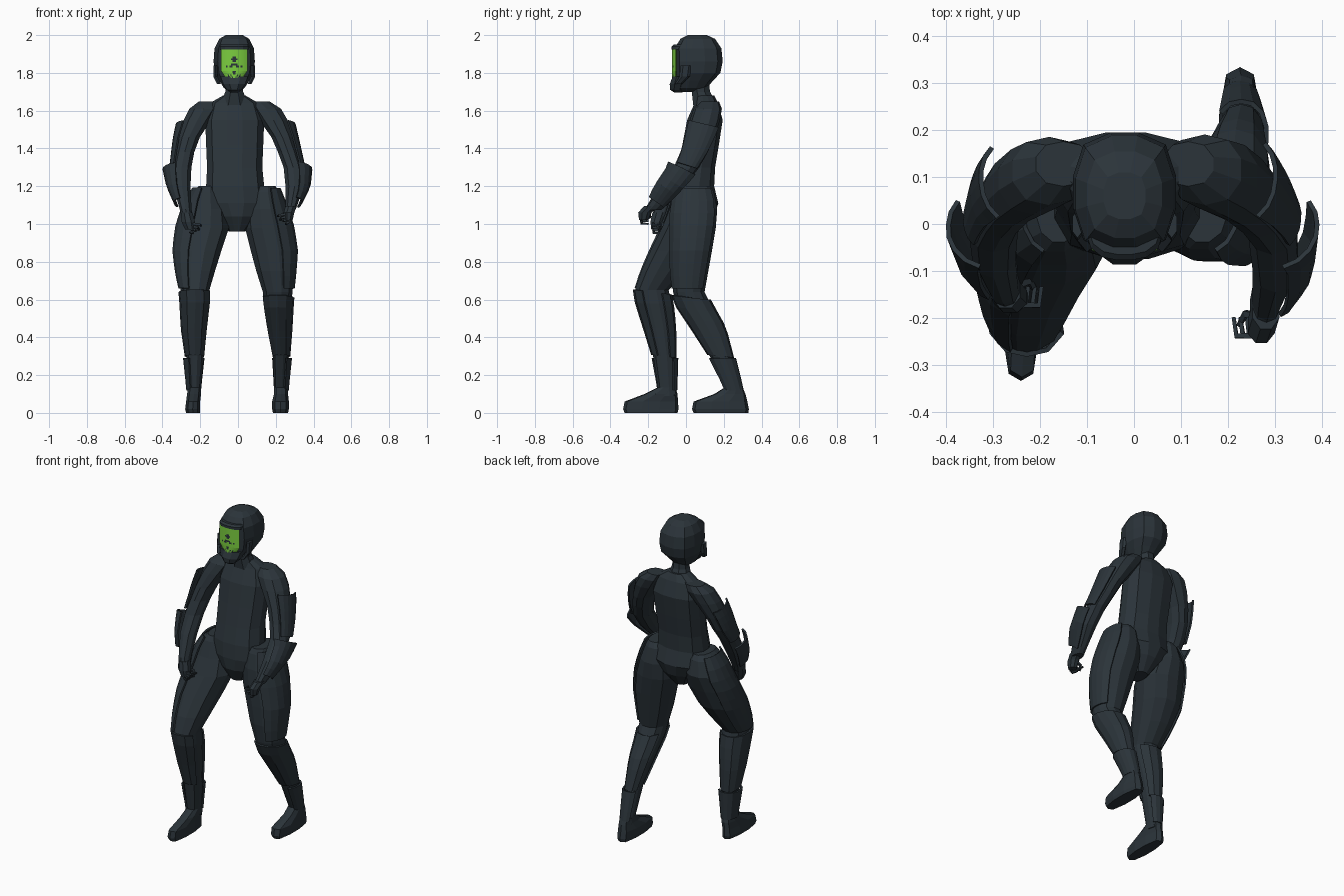
import bpy, bmesh, math
from mathutils import Vector


def material(name, rgb):
    m = bpy.data.materials.new(name)
    m.diffuse_color = (*rgb, 1)
    return m


SUIT = material("dark slate", (0.024, 0.034, 0.042))
GREEN = material("visor green", (0.2, 0.62, 0.05))


def finish(name, bm, mats=(SUIT,)):
    bmesh.ops.recalc_face_normals(bm, faces=bm.faces[:])
    me = bpy.data.meshes.new(name)
    bm.to_mesh(me)
    bm.free()
    for m in mats:
        me.materials.append(m)
    ob = bpy.data.objects.new(name, me)
    bpy.context.collection.objects.link(ob)
    return ob


def ring_point(r, a, p, grow=0.0):
    """Point on a superellipse ring r = (z, x0, x1, y0, y1)."""
    z, x0, x1, y0, y1 = r
    c, s = math.cos(a), math.sin(a)
    k = (abs(c) ** p + abs(s) ** p) ** (-1 / p)
    return Vector(((x0 + x1) / 2 + ((x1 - x0) / 2 + grow) * c * k,
                   (y0 + y1) / 2 + ((y1 - y0) / 2 + grow) * s * k, z))


def loft(name, rings, n=10, p=2.3):
    """Closed body through horizontal rings."""
    bm = bmesh.new()
    loops = [[bm.verts.new(ring_point(r, 2 * math.pi * (i + .5) / n, p))
              for i in range(n)] for r in rings]
    for a, b in zip(loops, loops[1:]):
        for i in range(n):
            j = (i + 1) % n
            bm.faces.new((a[i], a[j], b[j], b[i]))
    bm.faces.new(loops[0])
    bm.faces.new(loops[-1])
    return finish(name, bm)


def sample(rings, z):
    """Ring at height z (rings run from top to bottom)."""
    for a, b in zip(rings, rings[1:]):
        if a[0] >= z >= b[0]:
            t = (a[0] - z) / (a[0] - b[0])
            return tuple(u + (v - u) * t for u, v in zip(a, b))
    return rings[0] if z > rings[0][0] else rings[-1]


def shell(name, rings, top, bottom, angle, span, grow, steps=5, n=6, tilt=0.0):
    """Armour plate wrapped partly around a limb; tilt raises its front edge."""
    bm = bmesh.new()
    rows = []
    for k in range(steps + 1):
        t = k / steps
        r0 = sample(rings, top + (bottom - top) * t)
        g = grow[0] + (grow[1] - grow[0]) * t
        row = []
        for i in range(n + 1):
            a = math.radians(angle + span * (i / n - .5))
            dy = ring_point(r0, a, 2.3).y - (r0[3] + r0[4]) / 2
            r = sample(rings, r0[0] - tilt * dy)
            row.append(bm.verts.new(ring_point(r, a, 2.3, g)))
        rows.append(row)
    for a, b in zip(rows, rows[1:]):
        for i in range(n):
            bm.faces.new((a[i], a[i + 1], b[i + 1], b[i]))
    ob = finish(name, bm)
    mod = ob.modifiers.new("thickness", "SOLIDIFY")
    mod.thickness = 0.01
    mod.offset = 0
    return ob


def finger(name, points, radius):
    """Tapered square tube through points."""
    bm = bmesh.new()
    pts = [Vector(q) for q in points]
    loops = []
    for i, q in enumerate(pts):
        d = (pts[min(i + 1, len(pts) - 1)] - pts[max(i - 1, 0)]).normalized()
        u = d.cross(Vector((0, 0, 1))).normalized()
        v = d.cross(u)
        r = radius * (1 - .2 * i)
        loops.append([bm.verts.new(q + (u * math.cos(a) + v * math.sin(a)) * r)
                      for a in (math.pi * (k / 2 + .25) for k in range(4))])
    for a, b in zip(loops, loops[1:]):
        for i in range(4):
            bm.faces.new((a[i], a[(i + 1) % 4], b[(i + 1) % 4], b[i]))
    bm.faces.new(loops[0])
    bm.faces.new(loops[-1])
    return finish(name, bm)


# Torso, neck and helmet
loft("torso", [(1.68, -.08, .04, .05, .15), (1.64, -.15, .11, .045, .17),
               (1.55, -.175, .14, .005, .195), (1.42, -.17, .135, -.02, .175),
               (1.3, -.165, .13, -.045, .155), (1.2, -.17, .14, -.068, .15),
               (1.11, -.17, .15, -.075, .172), (1.04, -.11, .10, -.07, .15),
               (.96, -.05, .04, -.03, .09)], 12, 2.8)
loft("neck", [(1.78, -.065, .025, .03, .12), (1.7, -.07, .03, .028, .13),
              (1.63, -.1, .06, .035, .165)], 8)
loft("helmet", [(2.0, -.065, .025, .01, .11), (1.98, -.1, .06, -.03, .155),
                (1.93, -.125, .085, -.062, .188), (1.86, -.13, .09, -.06, .195),
                (1.8, -.122, .082, -.058, .183), (1.76, -.1, .06, -.055, .145),
                (1.72, -.075, .035, -.045, .11), (1.7, -.045, .005, -.035, .07)], 12, 3)
loft("brow_rim", [(1.95, -.095, .055, -.065, .05), (1.94, -.1, .06, -.077, .05),
                  (1.925, -.1, .06, -.077, .05)], 16, 2.6)
loft("jaw_guard", [(1.78, -.095, .055, -.072, .0), (1.74, -.08, .04, -.088, .0),
                   (1.71, -.06, .02, -.085, -.01), (1.695, -.04, .0, -.06, -.02)], 8, 2.6)
for side in (-1, 1):
    x = -.02 + side * .1
    loft("ear_cover", [(1.84, x - .012, x + .012, -.03, .03),
                       (1.78, x - .012, x + .012, -.035, .02),
                       (1.74, x - .012 - side * .02, x + .012 - side * .02, -.06, -.02)], 6)

# Curved visor with small dark openings
bm = bmesh.new()
N = 16
grid = []
for j in range(N + 1):
    z = 1.772 + .153 * j / N
    half = .069 - max(0, 4 - j) * .006
    row = []
    for i in range(N + 1):
        u = 2 * i / N - 1
        row.append(bm.verts.new((-.02 + half * u, -.075 + .02 * u * u, z)))
    grid.append(row)
dark = {(7, 9), (7, 10), (6, 10), (7, 11), (6, 6), (6, 7), (5, 6), (7, 7),
        (3, 6), (7, 2), (7, 3), (5, 1), (3, 1), (6, 0)}
for j in range(N):
    for i in range(N):
        f = bm.faces.new((grid[j][i], grid[j][i + 1], grid[j + 1][i + 1], grid[j + 1][i]))
        f.material_index = int((min(i, N - 1 - i), j) in dark)
visor = finish("visor", bm, (GREEN, SUIT))
mod = visor.modifiers.new("thickness", "SOLIDIFY")
mod.thickness = .005

# Arms: left and right poses differ, so each has its own rings
arms = {
    1: [(1.648, .06, .17, .08, .175), (1.61, .07, .23, .04, .19),
        (1.55, .11, .265, .02, .18), (1.46, .175, .295, -.005, .15),
        (1.38, .21, .32, -.03, .115), (1.3, .24, .345, -.065, .07),
        (1.2, .25, .35, -.145, -.005), (1.1, .25, .315, -.205, -.10),
        (1.075, .245, .305, -.225, -.13)],
    -1: [(1.648, -.21, -.09, .08, .175), (1.61, -.26, -.1, .04, .185),
         (1.55, -.29, -.14, .02, .17), (1.46, -.318, -.2, -.005, .14),
         (1.38, -.335, -.23, -.03, .11), (1.3, -.352, -.245, -.06, .06),
         (1.2, -.345, -.25, -.115, .0), (1.08, -.31, -.245, -.17, -.08),
         (1.04, -.30, -.24, -.18, -.10)]}
hands = {
    1: [(1.095, .25, .31, -.225, -.14), (1.06, .24, .30, -.255, -.18),
        (1.02, .245, .29, -.25, -.2)],
    -1: [(1.06, -.305, -.24, -.18, -.1), (1.01, -.30, -.225, -.19, -.12),
         (.97, -.28, -.225, -.185, -.13)]}
for side, rings in arms.items():
    tag = "left" if side > 0 else "right"
    out = 0 if side > 0 else 180
    loft(tag + "_arm", rings)
    shell(tag + "_upper_arm_plate", rings, 1.53, 1.31, out, 95, (.028, .008), tilt=.3)
    shell(tag + "_forearm_plate", rings, 1.29, 1.11, out - side * 15, 110, (.043, .016), tilt=.6)
    loft(tag + "_hand", hands[side], 8)
    z0, x0, x1, y0, y1 = hands[side][2]
    cx = (x0 + x1) / 2
    for k in range(4):  # curled fingers
        z = z0 - .008 + .014 * k
        mid = cx - side * (.008 + .014 * k)
        finger(tag + "_finger", [(cx, y0 + .014, z), (mid, y0 + .012, z - .008),
                                 (mid - side * .006, y0 + .052, z - .012)], .010)
    finger(tag + "_thumb", [(cx, y1, z0 + .04), (cx - side * .03, y1 + .01, z0 + .02),
                            (cx - side * .045, y1 - .015, z0)], .012)

# Legs: left leg trails, right leg steps forward
legs = {
    1: [(1.2, .09, .20, -.04, .13), (1.17, .06, .215, -.055, .15), (1.08, .04, .25, -.075, .168),
        (.98, .035, .285, -.08, .16), (.86, .065, .305, -.082, .14),
        (.75, .095, .30, -.082, .12), (.64, .13, .29, -.07, .10),
        (.58, .135, .285, -.055, .13), (.45, .155, .28, .03, .205),
        (.3, .185, .27, .125, .245), (.13, .19, .26, .205, .295),
        (.09, .19, .26, .21, .30)],
    -1: [(1.2, -.21, -.11, -.04, .13), (1.17, -.245, -.09, -.06, .15), (1.08, -.285, -.06, -.09, .168),
         (.98, -.32, -.045, -.13, .13), (.86, -.335, -.085, -.19, .08),
         (.75, -.325, -.12, -.24, .0), (.65, -.305, -.15, -.272, -.09),
         (.58, -.30, -.15, -.26, -.075), (.45, -.295, -.165, -.22, -.06),
         (.3, -.275, -.18, -.175, -.058), (.13, -.265, -.195, -.15, -.055),
         (.09, -.265, -.195, -.15, -.05)]}
feet = {
    1: [(.135, .19, .265, .205, .30), (.10, .19, .265, .15, .315),
        (.06, .18, .27, .04, .325), (.02, .18, .27, .032, .333), (0, .185, .265, .04, .33)],
    -1: [(.135, -.265, -.195, -.15, -.055), (.10, -.27, -.195, -.22, -.045),
         (.06, -.275, -.2, -.325, -.042), (.02, -.28, -.2, -.333, -.04),
         (0, -.275, -.2, -.325, -.045)]}
for side, rings in legs.items():
    tag = "left" if side > 0 else "right"
    out = 0 if side > 0 else 180
    loft(tag + "_leg", rings, 12)
    shell(tag + "_thigh_plate", rings, 1.19, .66, out - side * 10, 115, (.016, .004), 8)
    shell(tag + "_shin_guard", rings, .64 if side < 0 else .61, .3, out, 300, (.006, .002), 5, 10,
          tilt=.15)
    shell(tag + "_ankle_cuff", rings, .29, .12, out + side * 40, 200, (.012, .004), 3, 8)
    loft(tag + "_boot", feet[side], 10, 3)
